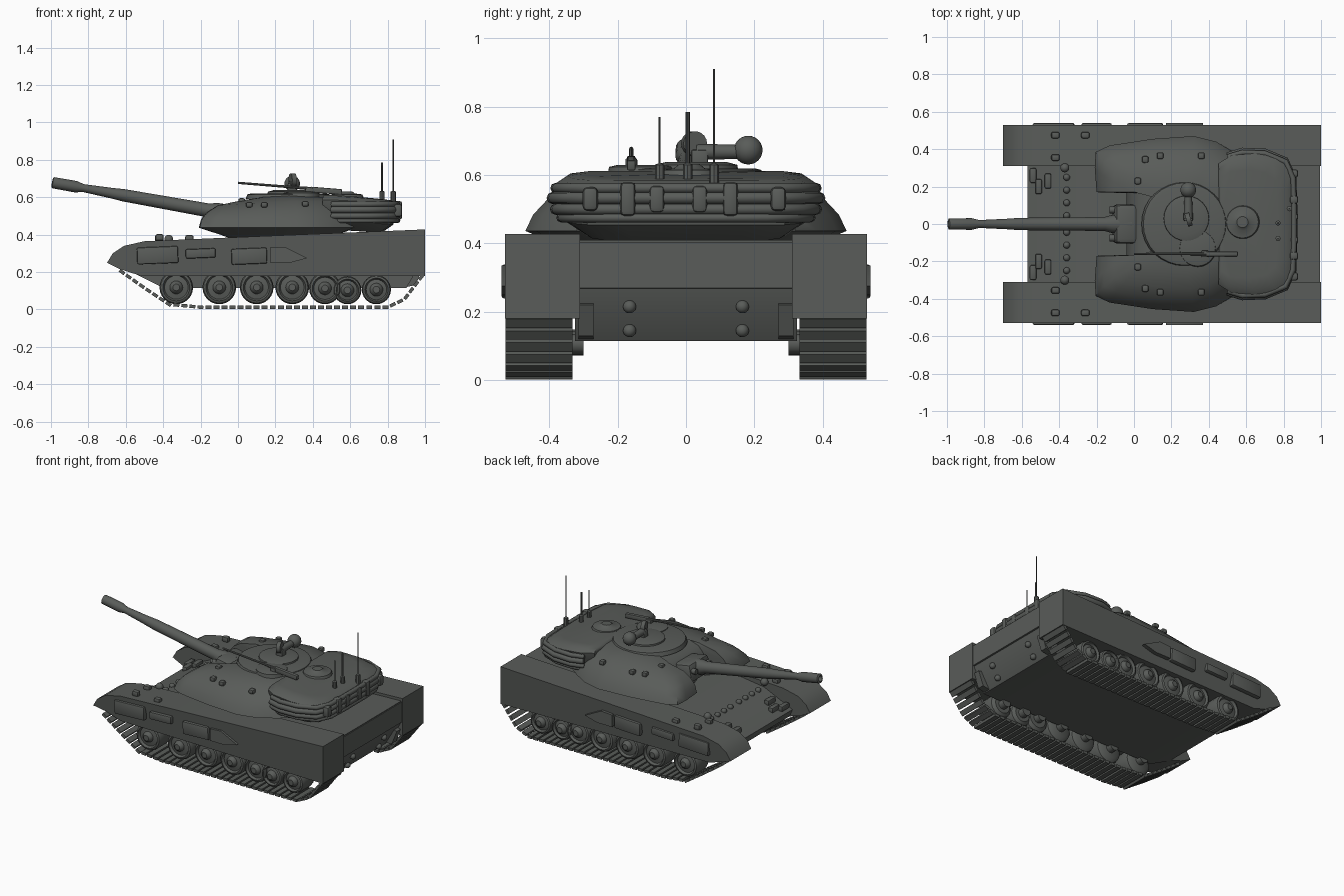
import bpy, bmesh
from math import cos, sin, tau, atan2
from mathutils import Vector, Matrix

if "Cube" in bpy.data.objects:
    bpy.data.objects.remove(bpy.data.objects["Cube"])

paint = bpy.data.materials.new("dark grey green paint")
paint.use_nodes = True
color = (0.1, 0.107, 0.1, 1)
paint.diffuse_color = color
shader = paint.node_tree.nodes["Principled BSDF"]
shader.inputs["Base Color"].default_value = color
shader.inputs["Roughness"].default_value = 0.8


def finish(name, bm, angle=0.6):
    bmesh.ops.recalc_face_normals(bm, faces=bm.faces[:])
    mesh = bpy.data.meshes.new(name)
    bm.to_mesh(mesh)
    bm.free()
    obj = bpy.data.objects.new(name, mesh)
    bpy.context.collection.objects.link(obj)
    mesh.materials.append(paint)
    bpy.ops.object.select_all(action='DESELECT')
    obj.select_set(True)
    bpy.context.view_layer.objects.active = obj
    bpy.ops.object.shade_smooth_by_angle(angle=angle)
    return obj


def loft(name, rings, angle=0.6):
    """Skin a stack of equal-sized closed rings and cap both ends."""
    bm = bmesh.new()
    loops = [[bm.verts.new(p) for p in ring] for ring in rings]
    n = len(loops[0])
    for a, b in zip(loops, loops[1:]):
        for i in range(n):
            j = (i + 1) % n
            bm.faces.new((a[i], a[j], b[j], b[i]))
    bm.faces.new(loops[0])
    bm.faces.new(loops[-1])
    return finish(name, bm, angle)


def prism(name, profile, y0, y1):
    return loft(name, [[(x, y, z) for x, z in profile] for y in (y0, y1)])


def lathe(name, start, direction, profile, sides=20):
    """Profile holds (distance along axis, radius) pairs."""
    turn = Vector(direction).to_track_quat('Z', 'Y')
    rings = [[Vector(start) + turn @ Vector((r * cos(tau * i / sides), r * sin(tau * i / sides), d))
              for i in range(sides)] for d, r in profile]
    return loft(name, rings)


def box(name, center, size, bevel=0.0, tilt=0.0):
    bm = bmesh.new()
    bmesh.ops.create_cube(bm, size=1)
    bmesh.ops.scale(bm, vec=size, verts=bm.verts[:])
    if bevel:
        bmesh.ops.bevel(bm, geom=bm.edges[:], offset=bevel, segments=2, profile=0.5, affect='EDGES')
    bmesh.ops.transform(bm, matrix=Matrix.Translation(center) @ Matrix.Rotation(tilt, 4, 'Y'), verts=bm.verts[:])
    return finish(name, bm)


def ball(name, center, radius):
    bm = bmesh.new()
    bmesh.ops.create_uvsphere(bm, u_segments=18, v_segments=12, radius=radius)
    bmesh.ops.translate(bm, vec=center, verts=bm.verts[:])
    return finish(name, bm)


def mirrored(half):
    """Close a half outline across y = 0."""
    return half + [(x, -y) for x, y in reversed(half) if y > 0]


# Hull with sloping front deck and raked tail
prism("hull", [(-0.57, 0.24), (-0.36, 0.335), (-0.1, 0.37), (0.99, 0.41), (0.985, 0.26),
               (0.9, 0.115), (-0.4, 0.115), (-0.55, 0.19)], -0.325, 0.325)
prism("tail_lip", [(0.9, 0.40), (0.995, 0.405), (0.995, 0.27), (0.9, 0.25)], -0.31, 0.31)

fender = [(-0.7, 0.25), (-0.67, 0.3), (-0.61, 0.34), (-0.5, 0.365), (0.2, 0.395),
          (1, 0.428), (1, 0.18), (-0.52, 0.18), (-0.63, 0.215)]
wheels = [(-0.33, 0.09), (-0.1, 0.09), (0.1, 0.09), (0.29, 0.09), (0.465, 0.085), (0.585, 0.075), (0.74, 0.078)]
track_path = [Vector(p) for p in ((-0.62, 0.2), (-0.5, 0.115), (-0.37, 0.028), (-0.2, 0.012),
                                  (0.8, 0.012), (0.89, 0.055), (0.985, 0.18))]

for side, tag in ((1, "left"), (-1, "right")):
    # Fender with tapered underside and fittings
    body = prism(tag + "_fender", fender, side * 0.31, side * 0.53)
    for v in body.data.vertices:
        if v.co.z < 0.22 and abs(v.co.y) > 0.5 and v.co.x < 0.9:
            v.co.y = side * 0.495
    for x, z, w, h in ((-0.43, 0.29, 0.22, 0.09), (0.06, 0.285, 0.19, 0.085), (-0.2, 0.3, 0.16, 0.05)):
        box(tag + "_skirt_bin", (x, side * 0.522, z), (w, 0.035, h), 0.008, -0.04)
    prism(tag + "_skirt_wedge", [(0.17, 0.33), (0.25, 0.335), (0.37, 0.275), (0.28, 0.25), (0.17, 0.25)],
          side * 0.5, side * 0.54)
    for x, y, z in ((-0.42, 0.475, 0.385), (-0.26, 0.475, 0.38), (-0.42, 0.355, 0.375)):
        box(tag + "_fender_lamp", (x, side * y, z), (0.045, 0.035, 0.035), 0.01)
    ball(tag + "_headlight", (-0.37, side * 0.3, 0.375), 0.024)

    # Road wheels and hubs
    for x, r in wheels:
        lathe(tag + "_wheel", (x, side * 0.34, r + 0.028), (0, side, 0),
              [(0, r * 0.7), (0.015, r * 0.95), (0.03, r), (0.125, r), (0.14, r * 0.93), (0.145, r * 0.8),
               (0.13, r * 0.7), (0.135, 0.035), (0.15, 0.03), (0.16, 0.018)], 24)
        lathe(tag + "_axle", (x, side * 0.3, r + 0.028), (0, side, 0), [(0, 0.03), (0.06, 0.03)], 12)

    # Separate track links spaced along the run
    carry, pitch = 0.0, 0.043
    for a, b in zip(track_path, track_path[1:]):
        run = (b - a).length
        while carry < run:
            p = a.lerp(b, carry / run)
            box(tag + "_track_link", (p.x, side * 0.43, p.y), (0.032, 0.195, 0.018), 0.0,
                -atan2(b.y - a.y, b.x - a.x))
            carry += pitch
        carry -= run

    # Tail bolts and tow brackets
    for x, z in ((0.925, 0.145), (0.965, 0.215)):
        ball(tag + "_tail_bolt", (x, side * 0.165, z), 0.019)
    prism(tag + "_tow_bracket", [(0.9, 0.24), (0.985, 0.22), (0.95, 0.13), (0.9, 0.12)], side * 0.27, side * 0.315)

    # Turret cheek fittings
    for x, y, z in ((0.06, 0.345, 0.56), (0.14, 0.365, 0.56), (0.36, 0.365, 0.565), (0.02, 0.23, 0.58)):
        box(tag + "_turret_stud", (x, side * y, z), (0.036, 0.036, 0.03), 0.01)
    # Front deck fittings
    for x, y, z in ((-0.51, 0.2, 0.275), (-0.46, 0.23, 0.3), (-0.54, 0.26, 0.27)):
        box(tag + "_deck_bracket", (x, side * y, z), (0.035, 0.08, 0.035), 0.008)
    for k in range(4):
        ball(tag + "_deck_bolt", (-0.36, side * (0.045 + 0.068 * k), 0.337), 0.018)

# Turret: notched outline shrinking toward a sloping roof
outline = mirrored([(-0.04, 0), (-0.04, 0.165), (-0.2, 0.17), (-0.21, 0.3), (-0.205, 0.385), (-0.13, 0.42),
                    (0.1, 0.455), (0.32, 0.47), (0.44, 0.44), (0.54, 0.38), (0.62, 0.32), (0.63, 0)])
rings = []
for z, sx, sy, tilt in ((0.375, 0.6, 0.7, 0), (0.4, 0.75, 0.82, 0), (0.437, 1, 1, 0), (0.485, 0.97, 0.95, 0),
                        (0.53, 0.9, 0.86, 0.02), (0.578, 0.78, 0.74, 0.06), (0.602, 0.5, 0.55, 0.08),
                        (0.61, 0.25, 0.45, 0.08)):
    rings.append([(0.25 + (x - 0.25) * sx, y if abs(y) < 0.175 else y * sy,
                   z + tilt * min(0, (x - 0.25) * sx)) for x, y in outline])
loft("turret", rings, 0.75)
lathe("turret_ring", (0.27, 0, 0.36), (0, 0, 1), [(0, 0.3), (0.05, 0.3)], 32)

# Rear bustle
bustle = mirrored([(0.45, 0), (0.45, 0.33), (0.52, 0.375), (0.65, 0.385), (0.77, 0.365), (0.84, 0.31),
                   (0.85, 0.2), (0.855, 0)])
loft("bustle", [[(0.5 + (x - 0.5) * s, y * s, z - 0.07 * max(0, x - 0.55)) for x, y in bustle]
                for z, s in ((0.43, 0.75), (0.475, 0.93), (0.585, 0.98), (0.605, 0.9), (0.612, 0.75))], 0.75)

# Stowage rolls wrapped around the bustle
roll_half = [(0.5, 0.365), (0.58, 0.39), (0.7, 0.385), (0.81, 0.34), (0.85, 0.25), (0.855, 0.1)]
roll_path = roll_half + [(x, -y) for x, y in reversed(roll_half)]
for z, s, r in ((0.475, 0.94, 0.013), (0.5, 0.98, 0.016), (0.533, 1.0, 0.018), (0.562, 0.98, 0.015)):
    curve = bpy.data.curves.new("stowage_roll", 'CURVE')
    curve.dimensions = '3D'
    curve.bevel_depth, curve.bevel_resolution, curve.use_fill_caps = r, 2, True
    spline = curve.splines.new('POLY')
    spline.points.add(len(roll_path) - 1)
    for point, (x, y) in zip(spline.points, roll_path):
        point.co = (x, y * s, z, 1)
    roll = bpy.data.objects.new("stowage_roll", curve)
    bpy.context.collection.objects.link(roll)
    curve.materials.append(paint)
    bpy.ops.object.select_all(action='DESELECT')
    roll.select_set(True)
    bpy.context.view_layer.objects.active = roll
    bpy.ops.object.convert(target='MESH')
    bpy.ops.object.shade_smooth_by_angle(angle=0.9)
for y, h in ((-0.28, 0.07), (-0.17, 0.1), (-0.085, 0.08), (0.04, 0.08), (0.13, 0.1), (0.27, 0.07)):
    box("stowage_pouch", (0.855, y, 0.53), (0.045, 0.045, h), 0.014)

# Gun with mantlet and muzzle
box("mantlet", (-0.03, 0, 0.495), (0.16, 0.21, 0.12), 0.025, 0.18)
for y in (-0.075, 0.075):
    lathe("mantlet_pin", (-0.13, y, 0.52), (1, 0, 0), [(0, 0.018), (0.1, 0.018)], 12)
lathe("gun_barrel", (-0.02, 0, 0.505), (-0.98, 0, 0.175),
      [(0, 0.05), (0.1, 0.048), (0.14, 0.037), (0.6, 0.033), (0.67, 0.028), (0.82, 0.021), (0.86, 0.031),
       (0.985, 0.03), (0.99, 0.018), (0.96, 0.016)])

# Roof hatches and vent dome
lathe("roof_ring", (0.27, 0, 0.59), (0, 0, 1), [(0, 0.23), (0.025, 0.22), (0.03, 0.2)], 32)
lathe("main_hatch", (0.28, 0.03, 0.6), (0, 0, 1), [(0, 0.125), (0.03, 0.12), (0.038, 0.09)], 24)
lathe("side_hatch", (0.34, -0.13, 0.6), (0, 0, 1), [(0, 0.1), (0.024, 0.095), (0.03, 0.07)], 24)
lathe("vent_dome", (0.58, 0.01, 0.59), (0, 0, 1), [(0, 0.095), (0.025, 0.085), (0.03, 0.045), (0.042, 0.03)], 24)

# Sight ball on its arm, with a round shield
ball("sight_ball", (0.29, 0.182, 0.673), 0.042)
lathe("sight_arm", (0.29, 0.03, 0.668), (0, 1, 0), [(0, 0.024), (0.14, 0.02)], 12)
lathe("sight_shield", (0.28, 0.02, 0.692), (1, 0.3, 0), [(0, 0.036), (0.025, 0.036)], 18)
box("sight_post", (0.29, 0.04, 0.645), (0.05, 0.05, 0.06), 0.008)

# Roof machine gun
lathe("machine_gun_barrel", (0.0, -0.16, 0.677), (0.4, 0, -0.032), [(0, 0.006), (0.3, 0.007), (0.42, 0.01)], 8)
box("machine_gun_body", (0.47, -0.16, 0.635), (0.17, 0.025, 0.03), 0.005, 0.08)
box("machine_gun_mount", (0.38, -0.16, 0.63), (0.04, 0.035, 0.04), 0.006)

# Aerials
for x, y, top, r in ((0.83, 0.082, 0.91, 0.003), (0.77, 0.005, 0.785, 0.006), (0.77, -0.077, 0.77, 0.003)):
    lathe("aerial", (x, y, 0.57), (0, 0, 1), [(0, 0.014), (0.06, 0.014), (0.065, r), (top - 0.57, r)], 8)
